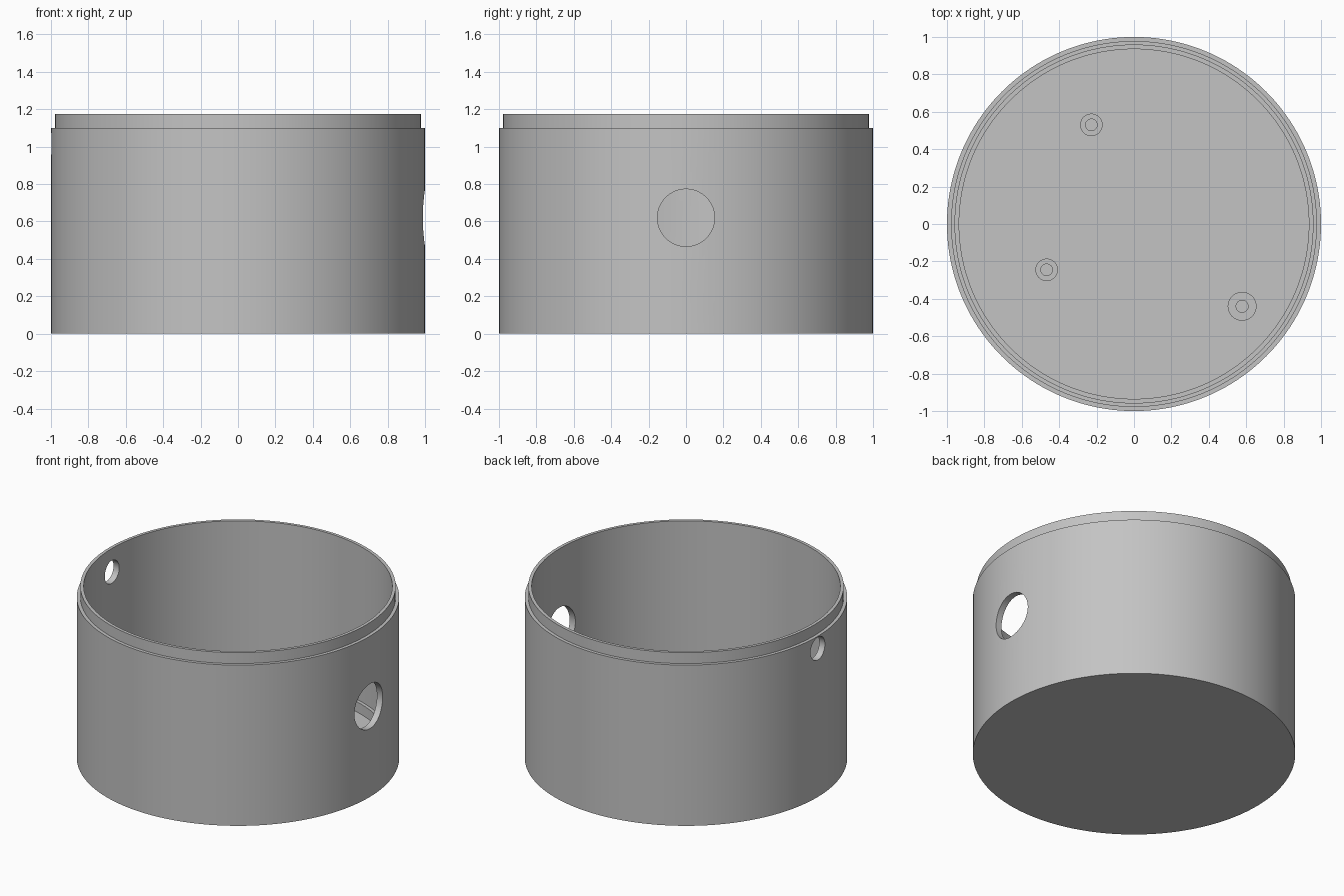
import bpy
import bmesh
import math
from mathutils import Matrix

cube = bpy.data.objects.get("Cube")
if cube:
    bpy.data.objects.remove(cube, do_unlink=True)

grey = bpy.data.materials.new("plain grey")
grey.use_nodes = True
GREY = (0.55, 0.55, 0.55, 1)
grey.diffuse_color = GREY
grey.node_tree.nodes["Principled BSDF"].inputs["Base Color"].default_value = GREY

FLOOR = 0.045     # top of the floor
LEDGE = 0.115     # inner step just above the floor
SHOULDER = 1.1    # outer step below the lip
TOP = 1.175


def activate(obj):
    bpy.ops.object.select_all(action="DESELECT")
    obj.select_set(True)
    bpy.context.view_layer.objects.active = obj


def lathe(name, profile, steps, location=(0, 0, 0)):
    """Spin a list of (radius, height) points around the z axis."""
    bm = bmesh.new()
    verts = [bm.verts.new((r, 0, z)) for r, z in profile]
    edges = [bm.edges.new(pair) for pair in zip(verts, verts[1:])]
    bmesh.ops.spin(bm, geom=verts + edges, cent=(0, 0, 0), axis=(0, 0, 1),
                   angle=math.tau, steps=steps)
    bmesh.ops.remove_doubles(bm, verts=bm.verts, dist=1e-5)
    bmesh.ops.recalc_face_normals(bm, faces=bm.faces)
    mesh = bpy.data.meshes.new(name)
    bm.to_mesh(mesh)
    bm.free()
    mesh.materials.append(grey)
    obj = bpy.data.objects.new(name, mesh)
    obj.location = location
    bpy.context.collection.objects.link(obj)
    return obj


def drill(obj, x, z, radius):
    """Cut a round hole along x through one side of the wall."""
    bm = bmesh.new()
    bmesh.ops.create_cone(bm, cap_ends=True, segments=64, radius1=radius,
                          radius2=radius, depth=0.4,
                          matrix=Matrix.Translation((x, 0, z))
                          @ Matrix.Rotation(math.pi / 2, 4, "Y"))
    mesh = bpy.data.meshes.new("hole_cutter")
    bm.to_mesh(mesh)
    bm.free()
    mesh.materials.append(grey)
    cutter = bpy.data.objects.new("hole_cutter", mesh)
    cutter.hide_render = True
    bpy.context.collection.objects.link(cutter)
    mod = obj.modifiers.new("hole", "BOOLEAN")
    mod.operation = "DIFFERENCE"
    mod.solver = "EXACT"
    mod.object = cutter
    activate(obj)
    bpy.ops.object.modifier_apply(modifier=mod.name)
    bpy.data.objects.remove(cutter, do_unlink=True)


def smooth(obj):
    activate(obj)
    bpy.ops.object.shade_smooth_by_angle(angle=math.radians(30))


# Round open case: base, wall, stepped lip, inner ledge and floor
case = lathe("round_case", [
    (0, 0), (1, 0), (1, SHOULDER), (0.978, SHOULDER), (0.978, TOP),
    (0.957, TOP), (0.957, LEDGE), (0.935, LEDGE), (0.935, FLOOR), (0, FLOOR),
], 160)

# Large hole on one side, small high hole on the other
drill(case, 1, 0.62, 0.153)
drill(case, -1, 1.015, 0.078)
smooth(case)

# Hollow screw posts on the floor
posts = [
    ("back_post", -0.228, 0.53, 0.06, 0.031),
    ("front_right_post", -0.467, -0.245, 0.06, 0.031),
    ("front_left_post", 0.578, -0.44, 0.077, 0.032),
]
for name, x, y, outer, bore in posts:
    base, top = FLOOR - 0.01, 0.13
    post = lathe(name, [(outer, base), (outer, top), (bore, top),
                        (bore, base), (outer, base)], 48, (x, y, 0))
    smooth(post)
